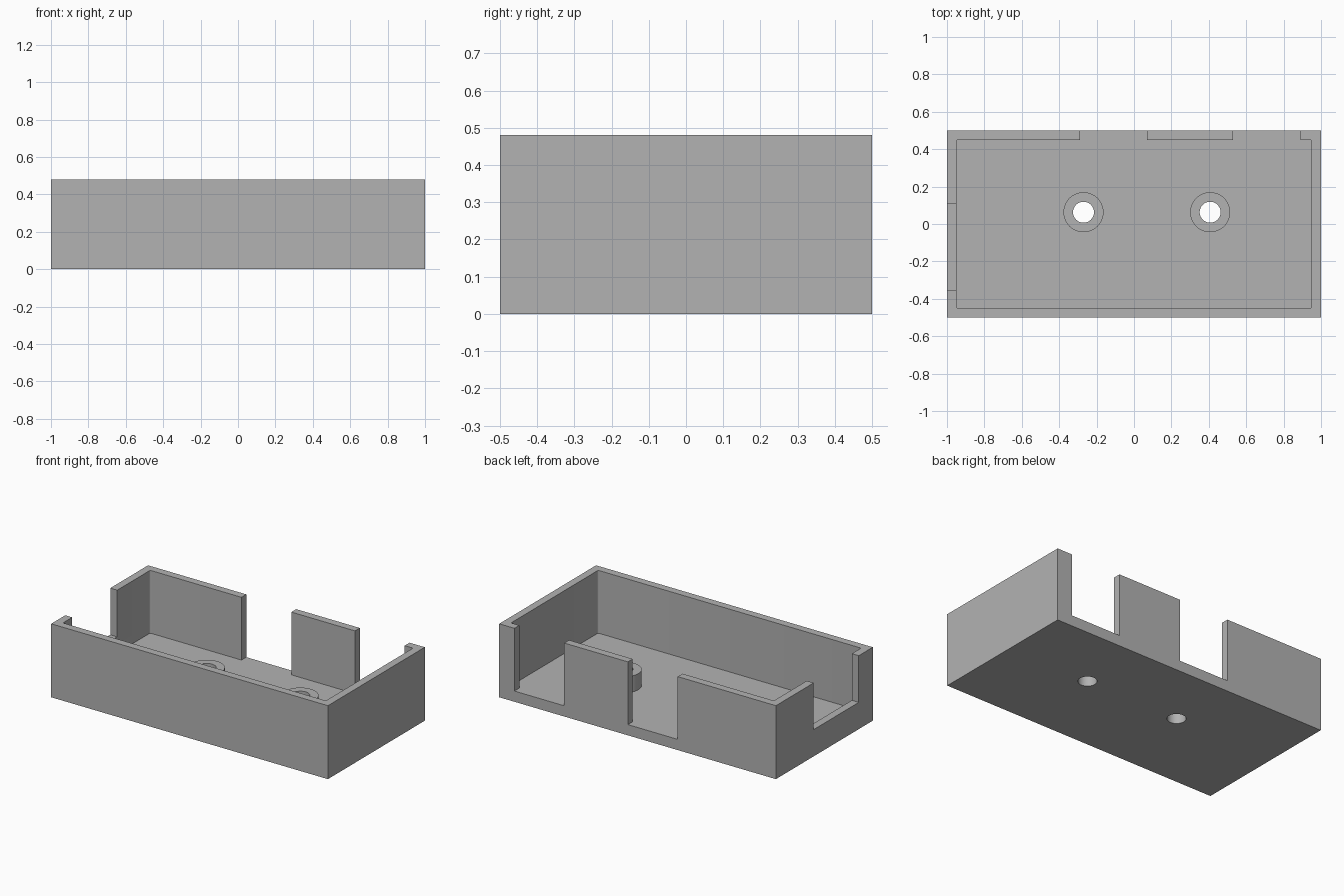
import bpy
import bmesh
from mathutils import Matrix, Vector

cube = bpy.data.objects.get("Cube")
if cube:
    bpy.data.objects.remove(cube, do_unlink=True)

HEIGHT, FLOOR, RIM, WALL = 0.48, 0.07, 0.175, 0.05
OVER = 0.1  # how far cutters reach past the surface

grey = bpy.data.materials.new("plain grey")
grey.use_nodes = True
grey.diffuse_color = (0.45, 0.45, 0.45, 1)
grey.node_tree.nodes["Principled BSDF"].inputs["Base Color"].default_value = grey.diffuse_color


def add_object(name, bm):
    mesh = bpy.data.meshes.new(name)
    bm.to_mesh(mesh)
    bm.free()
    mesh.materials.append(grey)
    obj = bpy.data.objects.new(name, mesh)
    bpy.context.collection.objects.link(obj)
    return obj


def box(name, low, high, corner=0):
    low, high = Vector(low), Vector(high)
    bm = bmesh.new()
    bmesh.ops.create_cube(bm, size=1, matrix=Matrix.Translation((low + high) / 2)
                          @ Matrix.Diagonal((*(high - low), 1)))
    if corner:
        upright = [e for e in bm.edges if abs(e.verts[0].co.z - e.verts[1].co.z) > 0.01]
        bmesh.ops.bevel(bm, geom=upright, offset=corner, segments=4, profile=0.5, affect='EDGES')
    return add_object(name, bm)


def cylinder(name, x, y, radius, low, high):
    bm = bmesh.new()
    bmesh.ops.create_cone(bm, cap_ends=True, segments=48, radius1=radius, radius2=radius,
                          depth=high - low, matrix=Matrix.Translation((x, y, (low + high) / 2)))
    return add_object(name, bm)


def combine(body, tool, operation):
    """Apply one boolean step, then discard the tool."""
    mod = body.modifiers.new(operation.lower(), 'BOOLEAN')
    mod.operation, mod.solver, mod.object = operation, 'EXACT', tool
    graph = bpy.context.evaluated_depsgraph_get()
    mesh = bpy.data.meshes.new_from_object(body.evaluated_get(graph))
    body.modifiers.clear()
    body.data = mesh
    bpy.data.objects.remove(tool, do_unlink=True)


# Open tray with a thin wall all round
tray = box("tray", (-1, -0.5, 0), (1, 0.5, HEIGHT))
top = HEIGHT + OVER
combine(tray, box("cavity", (WALL - 1, WALL - 0.5, FLOOR), (1 - WALL, 0.5 - WALL, top), 0.01),
        'DIFFERENCE')

# Two openings in the back wall, down to the floor
for x0, x1 in ((-0.29, 0.07), (0.53, 0.89)):
    combine(tray, box("back_opening", (x0, 0.4, FLOOR), (x1, 0.5 + OVER, top)), 'DIFFERENCE')

# Shallower opening in the side wall
combine(tray, box("side_opening", (-1 - OVER, -0.355, RIM), (-0.9, 0.11, top)), 'DIFFERENCE')

# Standoffs with holes right through the floor
for x in (-0.27, 0.407):
    combine(tray, cylinder("standoff", x, 0.063, 0.107, FLOOR / 2, RIM), 'UNION')
    combine(tray, cylinder("screw_hole", x, 0.063, 0.056, -OVER, RIM + OVER), 'DIFFERENCE')

# Smooth round walls, crisp corners
bpy.ops.object.select_all(action='DESELECT')
tray.select_set(True)
bpy.context.view_layer.objects.active = tray
bpy.ops.object.shade_smooth_by_angle()
